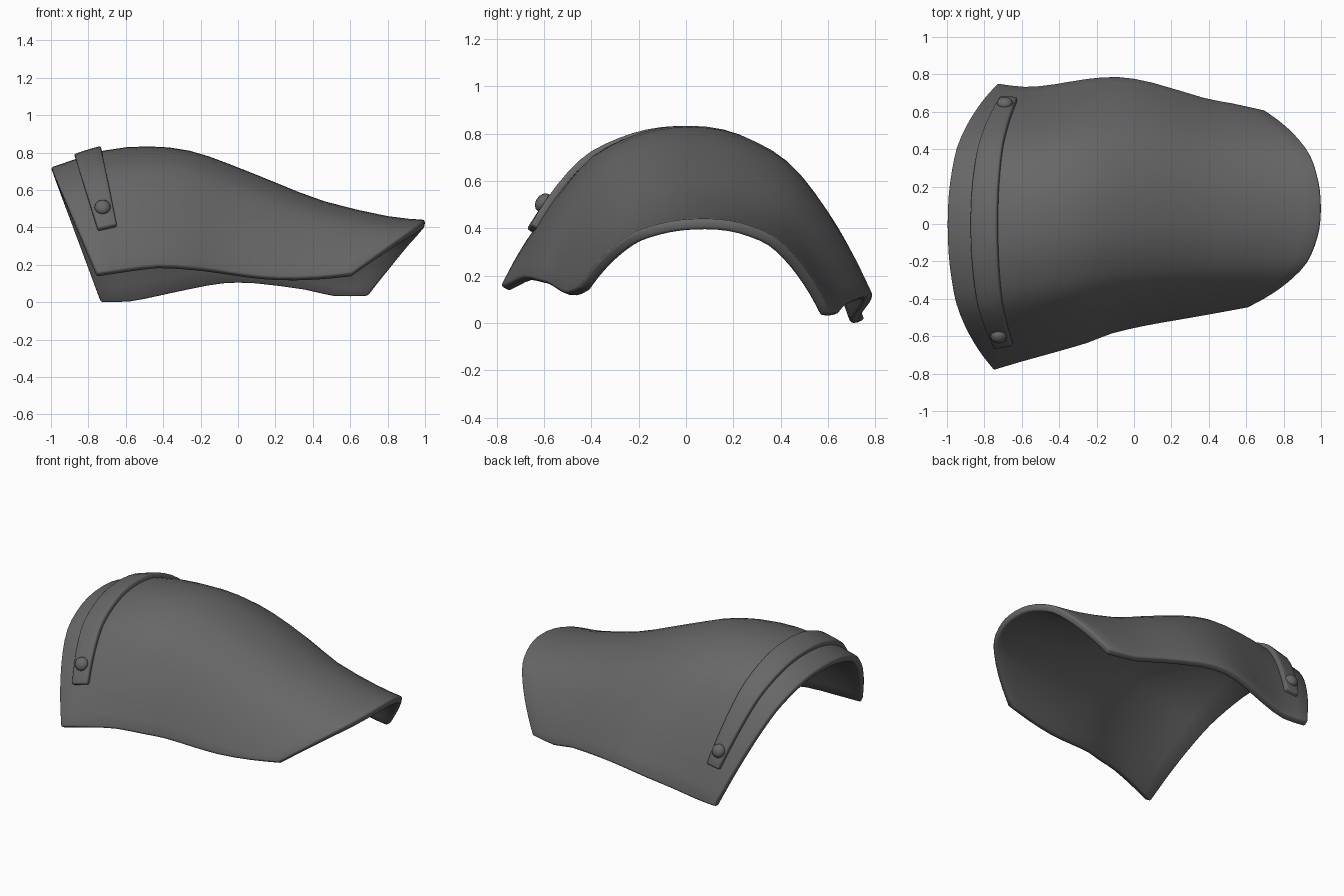
import bpy, bmesh, math
from mathutils import Vector

if "Cube" in bpy.data.objects:
    bpy.data.objects.remove(bpy.data.objects["Cube"])

steel = bpy.data.materials.new("dark_steel")
steel.diffuse_color = (0.135, 0.135, 0.135, 1)
steel.use_nodes = True
steel.node_tree.nodes["Principled BSDF"].inputs["Base Color"].default_value = steel.diffuse_color

# Guide lines running along the plate: ridge, front hem and back hem
RIDGE = [(-1, 0, .72), (-.72, 0, .81), (-.48, .01, .833), (-.26, .02, .81), (-.05, .03, .74),
         (.2, .04, .64), (.46, .05, .54), (.8, .07, .46), (1, .08, .44)]
FRONT = [(-.75, -.785, .155), (-.6, -.74, .175), (-.42, -.69, .195), (-.25, -.64, .185),
         (-.12, -.59, .17), (.05, -.55, .145), (.22, -.52, .13), (.42, -.485, .135), (.61, -.45, .155)]
BACK = [(-.73, .755, .015), (-.58, .737, .015), (-.43, .75, .045), (-.25, .78, .085), (-.08, .79, .115),
        (.1, .76, .115), (.37, .68, .08), (.52, .65, .045), (.7, .61, .045)]
# Half arch as (sideways, height) fractions from ridge to hem
ARCH = [(0, 1), (.2, .98), (.38, .915), (.55, .81), (.69, .64), (.81, .44), (.91, .23), (1, 0)]
ARCH = [(-w, h) for w, h in ARCH[:0:-1]] + ARCH


def spline(points, t):
    """Smooth curve through evenly spaced points, t from 0 to 1."""
    p = [Vector(q) for q in points]
    p = [2 * p[0] - p[1]] + p + [2 * p[-1] - p[-2]]
    f = t * (len(points) - 1)
    i = min(max(int(f), 0), len(points) - 2)
    f -= i
    a, b, c, d = p[i:i + 4]
    return .5 * (2 * b + (c - a) * f + (2 * a - 5 * b + 4 * c - d) * f ** 2
                 + (3 * b - a - 3 * c + d) * f ** 3)


def surface(u, v):
    ridge = spline(RIDGE, u)
    w, h = spline(ARCH, v)
    hem = spline(FRONT if w < 0 else BACK, u)
    p = hem.lerp(ridge, h)
    p.y = ridge.y + (hem.y - ridge.y) * abs(w)
    return p


def normal(u, v, e=.004):
    du = surface(u + e, v) - surface(u - e, v)
    dv = surface(u, v + e) - surface(u, v - e)
    return du.cross(dv).normalized()


def finish(ob, angle):
    bpy.ops.object.select_all(action='DESELECT')
    ob.select_set(True)
    bpy.context.view_layer.objects.active = ob
    for m in list(ob.modifiers):
        bpy.ops.object.modifier_apply(modifier=m.name)
    bpy.ops.object.shade_smooth_by_angle(angle=math.radians(angle))


def sheet(name, u0, u1, v0, v1, nu, nv, lift, thick, bevel):
    """Thick rounded patch following the curved surface."""
    bm = bmesh.new()
    rows = []
    for i in range(nu + 1):
        u = u0 + (u1 - u0) * i / nu
        row = []
        for j in range(nv + 1):
            v = v0 + (v1 - v0) * j / nv
            p = surface(u, v)
            if lift:
                p += normal(u, v) * lift
            row.append(bm.verts.new(p))
        rows.append(row)
    for a, b in zip(rows, rows[1:]):
        for j in range(nv):
            bm.faces.new((a[j], b[j], b[j + 1], a[j + 1]))
    me = bpy.data.meshes.new(name)
    bm.to_mesh(me)
    bm.free()
    me.materials.append(steel)
    ob = bpy.data.objects.new(name, me)
    bpy.context.collection.objects.link(ob)
    s = ob.modifiers.new("thickness", 'SOLIDIFY')
    s.thickness, s.offset = thick, -1
    b = ob.modifiers.new("rounding", 'BEVEL')
    b.width, b.segments, b.limit_method = bevel, 2, 'ANGLE'
    b.angle_limit = math.radians(45)
    finish(ob, 50)


# Curved armour plate
sheet("plate", 0, 1, 0, 1, 16, 28, 0, .045, .012)

# Raised strap across the wide end
U0, U1, V0, V1 = .058, .121, .115, .915
sheet("strap", U0, U1, V0, V1, 3, 26, .028, .04, .01)

# Domed rivet at each end of the strap
for name, v in (("front_rivet", V0 + .055), ("back_rivet", V1 - .04)):
    u = (U0 + U1) / 2
    n = normal(u, v)
    bpy.ops.mesh.primitive_uv_sphere_add(segments=16, ring_count=8, radius=.043,
                                         location=surface(u, v) + n * .03)
    rivet = bpy.context.object
    rivet.name = name
    rivet.scale.z = .75
    rivet.rotation_euler = n.to_track_quat('Z', 'Y').to_euler()
    rivet.data.materials.append(steel)
    finish(rivet, 60)
